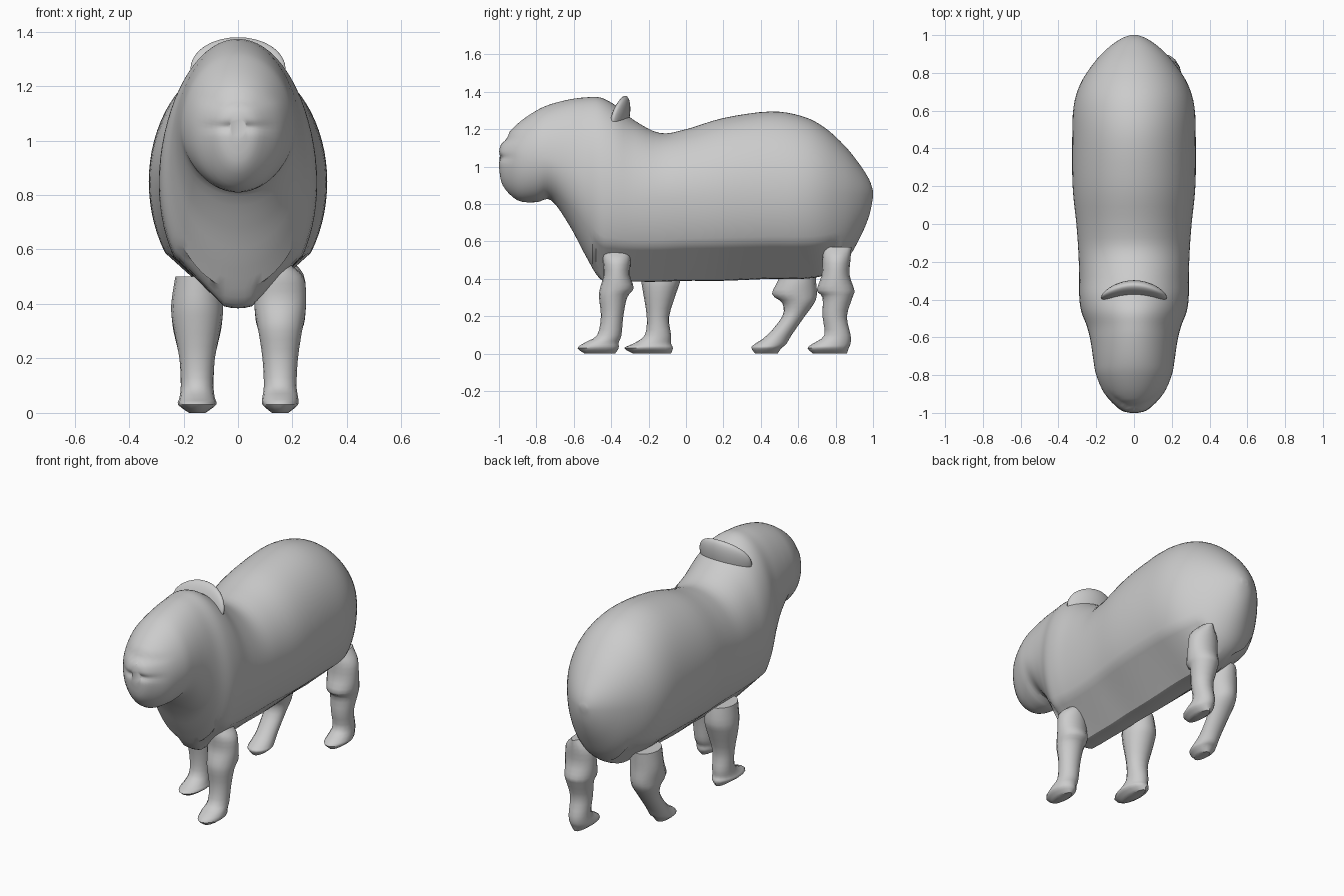
import bpy
import math
from mathutils import Vector

cube = bpy.data.objects.get("Cube")
if cube:
    bpy.data.objects.remove(cube)

# One plain grey for the whole animal
grey = bpy.data.materials.new("clay grey")
grey.use_nodes = True
colour = (0.6, 0.6, 0.6, 1)
grey.diffuse_color = colour
grey.node_tree.nodes["Principled BSDF"].inputs["Base Color"].default_value = colour


def smooth_stations(keys, steps):
    """Catmull-Rom curve through rows of section values."""
    rows = [Vector(k) for k in keys]
    out = []
    for i in range(len(rows) - 1):
        a, b, c = rows[max(i - 1, 0)], rows[i], rows[i + 1]
        d = rows[min(i + 2, len(rows) - 1)]
        for s in range(steps):
            t = s / steps
            out.append(b + (c - a) * (t / 2) + (a * 2 - b * 5 + c * 4 - d) * (t * t / 2)
                       + (b * 3 - a - c * 3 + d) * (t ** 3 / 2))
    return out + [rows[-1]]


def loft(name, rings, angle):
    """Skin a list of closed rings and cap both ends."""
    n = len(rings[0])
    verts = [p for ring in rings for p in ring]
    faces = [tuple(range(n)), tuple(reversed(range(len(verts) - n, len(verts))))]
    for r in range(len(rings) - 1):
        for i in range(n):
            j = (i + 1) % n
            faces.append((r * n + j, r * n + i, (r + 1) * n + i, (r + 1) * n + j))
    mesh = bpy.data.meshes.new(name)
    mesh.from_pydata(verts, [], faces)
    obj = bpy.data.objects.new(name, mesh)
    bpy.context.collection.objects.link(obj)
    finish(obj, angle)
    return obj


def finish(obj, angle):
    obj.data.materials.append(grey)
    bpy.ops.object.select_all(action='DESELECT')
    obj.select_set(True)
    bpy.context.view_layer.objects.active = obj
    bpy.ops.object.mode_set(mode='EDIT')
    bpy.ops.mesh.select_all(action='SELECT')
    bpy.ops.mesh.normals_make_consistent(inside=False)
    bpy.ops.object.mode_set(mode='OBJECT')
    bpy.ops.object.shade_smooth_by_angle(angle=math.radians(angle))


# Body and head: y, top, bottom, half width, height of widest point
BODY = [
    (-1, 1.08, 1, .03, 1.05), (-.98, 1.14, .9, .08, 1.04), (-.9, 1.23, .82, .155, 1.04),
    (-.8, 1.3, .81, .2, 1.05), (-.72, 1.335, .82, .215, 1.04), (-.62, 1.36, .68, .23, 1),
    (-.54, 1.37, .53, .25, .93), (-.46, 1.37, .4, .28, .87), (-.38, 1.33, .385, .29, .85),
    (-.28, 1.25, .385, .29, .83), (-.14, 1.18, .385, .295, .83), (0, 1.2, .39, .305, .84),
    (.2, 1.26, .39, .325, .85), (.45, 1.295, .4, .327, .85), (.62, 1.27, .4, .32, .85),
    (.74, 1.21, .42, .285, .85), (.85, 1.11, .49, .215, .85), (.93, 1.01, .62, .14, .85),
    (.98, .93, .74, .07, .85), (1, .87, .84, .02, .855),
]
LOW, HIGH = math.radians(-80), math.radians(-35)


def body_ring(y, top, bottom, width, mid):
    def unit(a):
        return Vector((math.cos(a), math.sin(a)))
    half = []
    for k in range(37):
        a = math.radians(-90 + 5 * k)
        p = unit(a)
        # flat slanting belly panels behind the chest
        if LOW < a < HIGH and -.5 < y < .8:
            p = unit(LOW).lerp(unit(HIGH), (a - LOW) / (HIGH - LOW))
        z = mid + p.y * (top - mid if p.y > 0 else mid - bottom)
        half.append((p.x * width, z))
    ring = half + [(-x, z) for x, z in half[-2:0:-1]]
    return [Vector((x, y, z)) for x, z in ring]


def muzzle_crease(p):
    # shallow bowed grooves for the nose and the mouth
    if p.y < -.78:
        for level in (1.05, 1.15):
            gap = (p.z - level + .25 * abs(p.x) * (level - 1)) / .018
            p.y += .018 * math.exp(-gap * gap) * max(0, 1 - abs(p.x) / .16)
    return p


rings = [body_ring(*row) for row in smooth_stations(BODY, 4)]
loft("body_and_head", [[muzzle_crease(p) for p in ring] for ring in rings], 27)

# Ear crest: thin arched ridge across the back of the head
bpy.ops.mesh.primitive_uv_sphere_add(segments=32, ring_count=16, radius=1,
                                     location=(0, -.365, 1.255))
crest = bpy.context.object
crest.name = "ear_crest"
crest.scale = (.175, .045, .13)
crest.rotation_euler.x = math.radians(-12)
finish(crest, 40)
for v in crest.data.vertices:
    v.co.y += .9 * (.4 - v.co.x ** 2)


# Legs: height, y centre, half depth, half width (top to sole)
FRONT_LEFT = [
    (.55, -.37, .07, .03), (.5, -.37, .075, .085), (.42, -.37, .07, .095),
    (.35, -.37, .09, .09), (.3, -.39, .075, .08), (.2, -.395, .06, .065),
    (.1, -.41, .065, .06), (.06, -.45, .09, .065), (.03, -.47, .11, .065), (0, -.46, .08, .03),
]
FRONT_RIGHT = [
    (.5, -.14, .1, .08), (.4, -.135, .105, .095), (.33, -.14, .09, .09),
    (.2, -.15, .06, .065), (.1, -.15, .07, .06), (.055, -.18, .1, .065),
    (.03, -.2, .13, .07), (0, -.18, .1, .03),
]
BACK_LEFT = [
    (.57, .81, .075, .03), (.51, .805, .075, .085), (.42, .8, .075, .095),
    (.34, .8, .1, .09), (.3, .81, .08, .08), (.2, .795, .065, .065),
    (.1, .81, .07, .06), (.055, .78, .1, .065), (.03, .76, .11, .065), (0, .77, .09, .03),
]
BACK_RIGHT = [
    (.5, .6, .1, .08), (.4, .595, .1, .095), (.32, .58, .12, .09), (.27, .6, .085, .08),
    (.2, .575, .06, .065), (.1, .5, .065, .06), (.05, .45, .085, .065),
    (.03, .43, .08, .065), (0, .43, .06, .03),
]


def leg(name, x, keys):
    rings = []
    for z, y, deep, wide in smooth_stations(keys, 3):
        turns = [math.tau * k / 16 for k in range(16)]
        rings.append([Vector((x + wide * math.cos(t), y + deep * math.sin(t), z))
                      for t in turns])
    loft(name, rings, 40)


leg("front_left_leg", .155, FRONT_LEFT)
leg("front_right_leg", -.15, FRONT_RIGHT)
leg("back_left_leg", .155, BACK_LEFT)
leg("back_right_leg", -.15, BACK_RIGHT)
